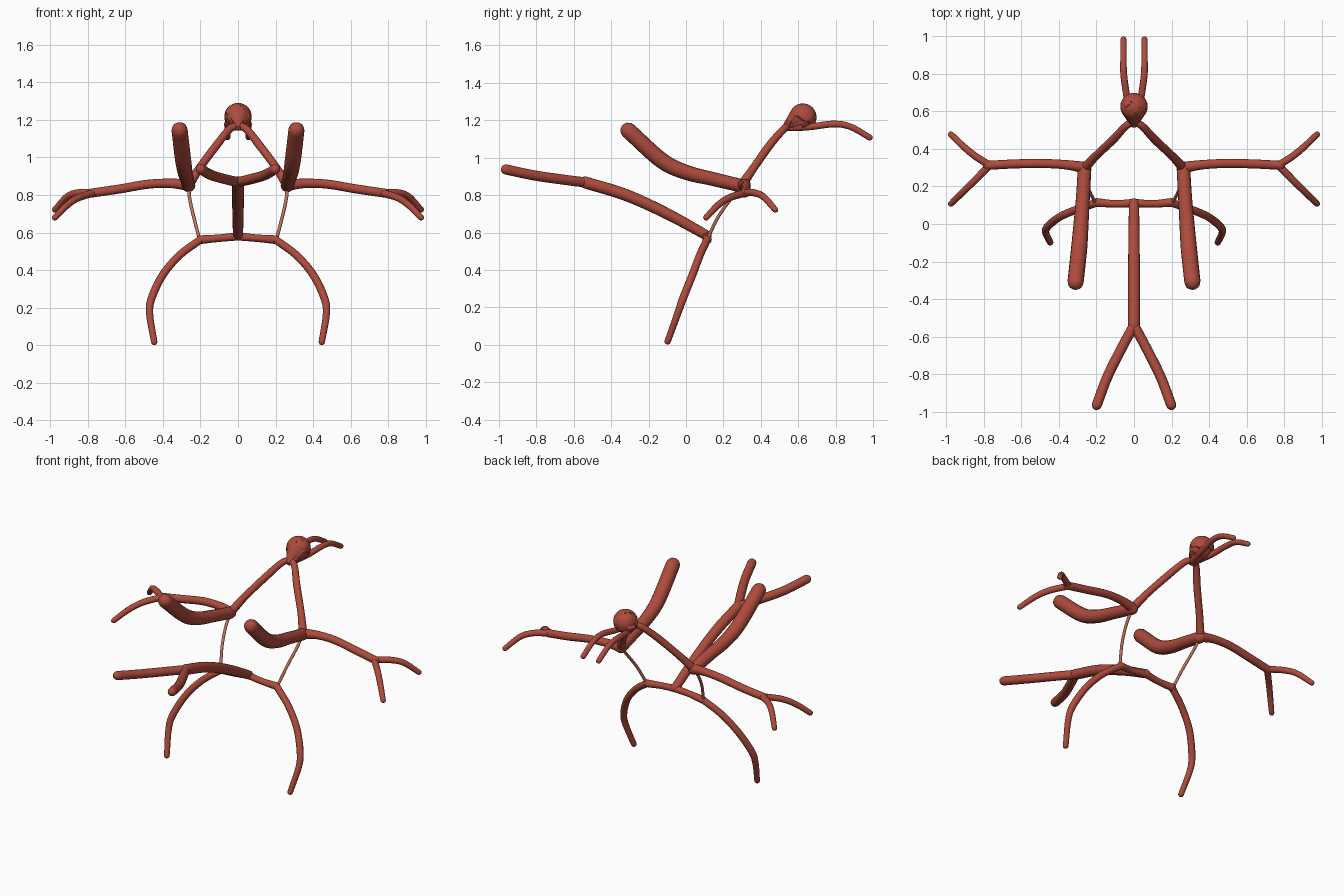
import bpy, bmesh, math
from mathutils import Vector

cube = bpy.data.objects.get("Cube")
if cube:
    bpy.data.objects.remove(cube)


def make_material(name, rgb):
    mat = bpy.data.materials.new(name)
    mat.use_nodes = True
    mat.diffuse_color = (*rgb, 1)
    mat.node_tree.nodes["Principled BSDF"].inputs["Base Color"].default_value = (*rgb, 1)
    return mat


RED = make_material("brick red", (0.42, 0.07, 0.045))
PALE = make_material("pale clay", (0.52, 0.17, 0.11))
SIDES = 16


def smooth_path(points, steps=8):
    """Catmull-Rom samples through (x, y, z, radius) points."""
    pts = [Vector(p) for p in points]
    pts = [2 * pts[0] - pts[1]] + pts + [2 * pts[-1] - pts[-2]]
    out = []
    for a, b, c, d in zip(pts, pts[1:], pts[2:], pts[3:]):
        for i in range(steps):
            t = i / steps
            out.append(0.5 * (2 * b + (c - a) * t + (2 * a - 5 * b + 4 * c - d) * t ** 2
                              + (3 * b - a - 3 * c + d) * t ** 3))
    return out + [pts[-2]]


def tube(name, points, mat=RED, mirror=1):
    """Round-ended tube following a smooth path."""
    path = [(Vector((p[0] * mirror, p[1], p[2])), p[3]) for p in smooth_path(points)]
    centres = [c for c, r in path]
    tangents = [(centres[min(i + 1, len(path) - 1)] - centres[max(i - 1, 0)]).normalized()
                for i in range(len(path))]
    # rings: dome, body, dome
    rings = []
    angles = [math.radians(a) for a in (80, 55, 28)]
    c, r = path[0]
    rings += [(c - tangents[0] * r * math.sin(a), r * math.cos(a), tangents[0]) for a in angles]
    rings += [(c, r, t) for (c, r), t in zip(path, tangents)]
    c, r = path[-1]
    rings += [(c + tangents[-1] * r * math.sin(a), r * math.cos(a), tangents[-1])
              for a in reversed(angles)]

    bm = bmesh.new()
    normal = tangents[0].orthogonal().normalized()
    loops = []
    for c, r, t in rings:
        normal = (normal - t * normal.dot(t)).normalized()
        side = t.cross(normal)
        loops.append([bm.verts.new(c + r * (normal * math.cos(a) + side * math.sin(a)))
                      for a in (2 * math.pi * k / SIDES for k in range(SIDES))])
    for low, high in zip(loops, loops[1:]):
        for k in range(SIDES):
            n = (k + 1) % SIDES
            bm.faces.new((low[k], low[n], high[n], high[k]))
    bm.faces.new(loops[0][::-1])
    bm.faces.new(loops[-1])
    return finish(name, bm, mat)


def finish(name, bm, mat):
    bmesh.ops.recalc_face_normals(bm, faces=bm.faces)
    mesh = bpy.data.meshes.new(name)
    bm.to_mesh(mesh)
    bm.free()
    mesh.materials.append(mat)
    mesh.shade_smooth()
    obj = bpy.data.objects.new(name, mesh)
    bpy.context.scene.collection.objects.link(obj)
    return obj


# Teardrop head: ball hulled together with a small tip
bm = bmesh.new()
ball = bmesh.ops.create_uvsphere(bm, u_segments=24, v_segments=16, radius=0.073)["verts"]
bmesh.ops.translate(bm, verts=ball, vec=(0, 0.625, 1.217))
tip = bmesh.ops.create_uvsphere(bm, u_segments=12, v_segments=8, radius=0.018)["verts"]
bmesh.ops.translate(bm, verts=tip, vec=(0, 0.53, 1.16))
hull = bmesh.ops.convex_hull(bm, input=bm.verts[:])
bmesh.ops.delete(bm, geom=[v for v in hull["geom_interior"] if isinstance(v, bmesh.types.BMVert)],
                 context='VERTS')
finish("head", bm, RED)

# Central tail boom
tube("tail_boom", [(0, 0.11, 0.585, 0.027), (0, -0.1, 0.70, 0.03),
                   (0, -0.32, 0.80, 0.032), (0, -0.54, 0.868, 0.032)])

# Paired parts
for side, s in (("left", 1), ("right", -1)):
    tube(side + "_tail_fork", [(0, -0.54, 0.868, 0.027), (0.06, -0.65, 0.882, 0.027),
                               (0.14, -0.81, 0.905, 0.027), (0.198, -0.963, 0.937, 0.027)], mirror=s)
    tube(side + "_hip", [(0, 0.112, 0.58, 0.022), (0.1, 0.107, 0.57, 0.02),
                         (0.2, 0.115, 0.562, 0.023)], mirror=s)
    tube(side + "_leg", [(0.2, 0.113, 0.562, 0.021), (0.31, 0.075, 0.48, 0.021),
                         (0.40, 0.035, 0.375, 0.021), (0.46, -0.015, 0.25, 0.021),
                         (0.47, -0.045, 0.165, 0.019), (0.446, -0.098, 0.018, 0.017)], mirror=s)
    tube(side + "_thin_strut", [(0.205, 0.115, 0.565, 0.009), (0.235, 0.17, 0.68, 0.009),
                                (0.257, 0.24, 0.78, 0.009), (0.262, 0.30, 0.85, 0.009)], PALE, s)
    tube(side + "_neck_brace", [(0.26, 0.30, 0.855, 0.026), (0.2, 0.365, 0.95, 0.022),
                                (0.11, 0.45, 1.07, 0.022), (0.045, 0.52, 1.15, 0.02),
                                (0, 0.545, 1.168, 0.02)], mirror=s)
    tube(side + "_antenna", [(0.01, 0.54, 1.16, 0.018), (0.035, 0.66, 1.165, 0.018),
                             (0.054, 0.79, 1.18, 0.018), (0.056, 0.88, 1.165, 0.017),
                             (0.056, 0.982, 1.108, 0.016)], mirror=s)
    tube(side + "_upper_limb", [(0.263, 0.295, 0.85, 0.036), (0.272, 0.14, 0.887, 0.037),
                                (0.282, 0.0, 0.922, 0.04), (0.292, -0.13, 0.985, 0.043),
                                (0.311, -0.308, 1.145, 0.043)], mirror=s)
    tube(side + "_arm", [(0.26, 0.30, 0.852, 0.031), (0.36, 0.315, 0.862, 0.025),
                         (0.48, 0.322, 0.857, 0.024), (0.63, 0.32, 0.832, 0.024),
                         (0.78, 0.312, 0.81, 0.024)], mirror=s)
    tube(side + "_back_finger", [(0.77, 0.313, 0.812, 0.02), (0.85, 0.365, 0.812, 0.019),
                                 (0.91, 0.415, 0.79, 0.018), (0.974, 0.477, 0.722, 0.016)], mirror=s)
    tube(side + "_front_finger", [(0.77, 0.31, 0.81, 0.02), (0.85, 0.23, 0.785, 0.019),
                                  (0.91, 0.17, 0.745, 0.018), (0.974, 0.108, 0.68, 0.016)], mirror=s)
